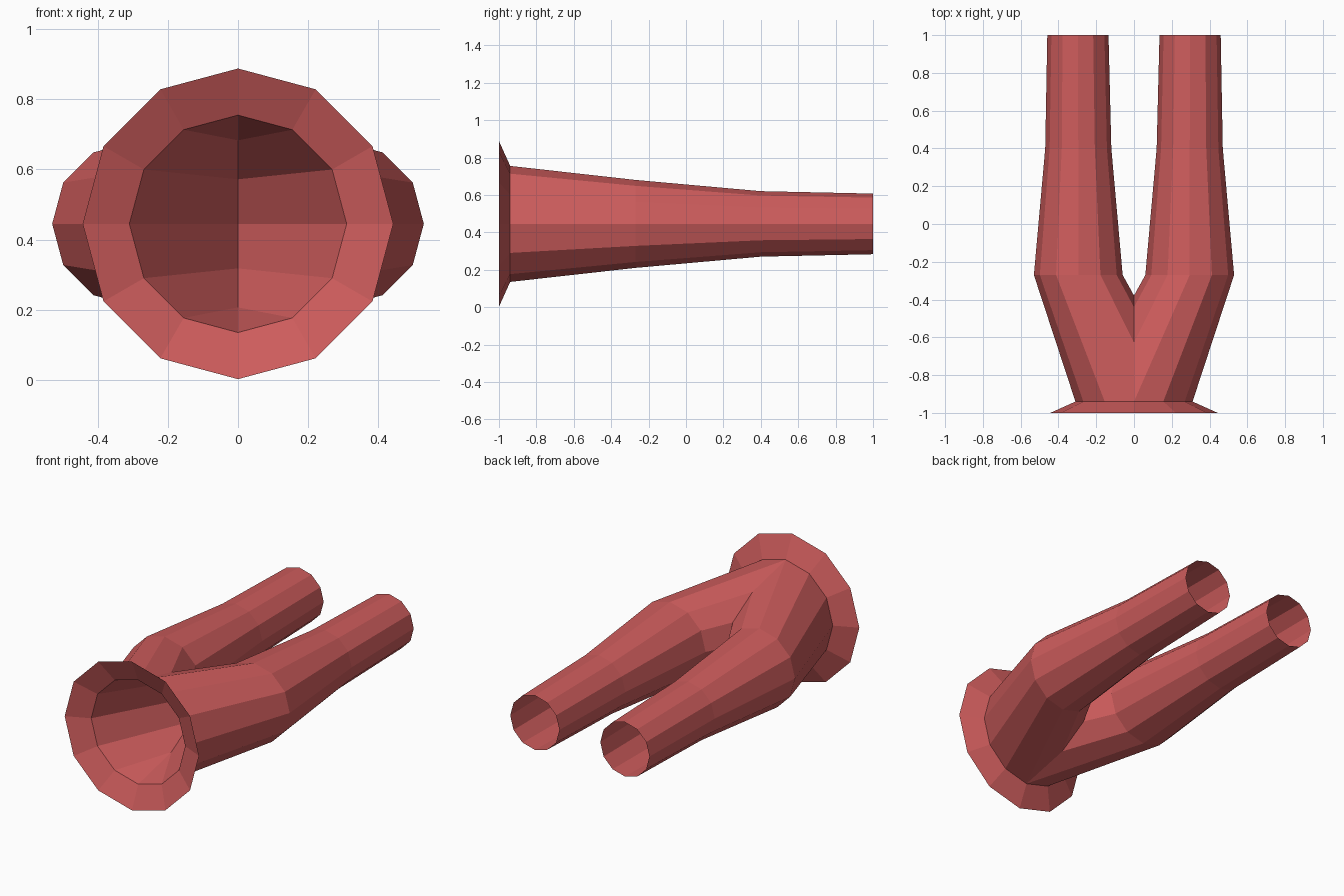
import bpy, bmesh, math

if "Cube" in bpy.data.objects:
    bpy.data.objects.remove(bpy.data.objects["Cube"])

SIDES = 12
AXIS_Z = 0.445

red = bpy.data.materials.new("soft red")
red.diffuse_color = (0.610, 0.107, 0.107, 1)
red.use_nodes = True
red.node_tree.nodes["Principled BSDF"].inputs["Base Color"].default_value = red.diffuse_color


def tube(name, rings):
    """Open, flat-shaded pipe through rings given as (centre x, y, radius)."""
    bm = bmesh.new()
    loops = []
    for cx, y, r in rings:
        angles = [2 * math.pi * i / SIDES for i in range(SIDES)]
        loops.append([bm.verts.new((cx + r * math.cos(a), y, AXIS_Z + r * math.sin(a)))
                      for a in angles])
    for a, b in zip(loops, loops[1:]):
        for i in range(SIDES):
            j = (i + 1) % SIDES
            bm.faces.new((a[i], b[i], b[j], a[j]))
    # outward-facing normals
    bm.normal_update()
    f = bm.faces[:][0]
    mid = f.calc_center_median()
    if f.normal.x * (mid.x - rings[0][0]) + f.normal.z * (mid.z - AXIS_Z) < 0:
        bmesh.ops.reverse_faces(bm, faces=bm.faces[:])
    mesh = bpy.data.meshes.new(name)
    bm.to_mesh(mesh)
    bm.free()
    mesh.materials.append(red)
    obj = bpy.data.objects.new(name, mesh)
    bpy.context.collection.objects.link(obj)


# flared mouth shared by both branches
tube("flared_mouth", [(0, -1.0, 0.443), (0, -0.94, 0.31)])

# two tapering branches that start from the same opening and spread apart
for side, name in ((-1, "left_branch"), (1, "right_branch")):
    tube(name, [(0, -0.94, 0.31),
                (side * 0.295, -0.27, 0.235),
                (side * 0.295, 0.40, 0.175),
                (side * 0.297, 1.0, 0.162)])
